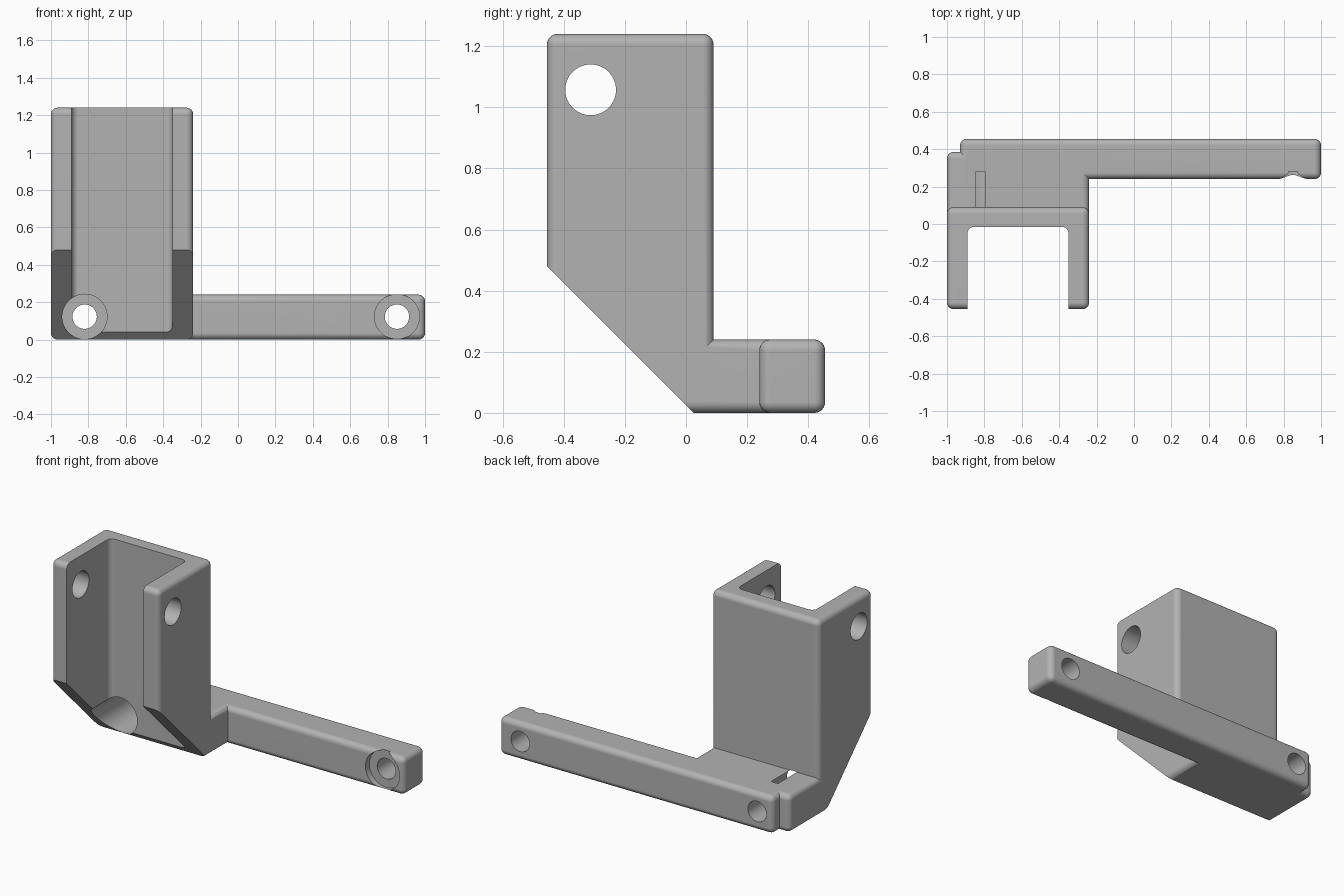
import bpy
import bmesh
import math
from mathutils import Matrix, Vector

if "Cube" in bpy.data.objects:
    bpy.data.objects.remove(bpy.data.objects["Cube"], do_unlink=True)

ROUND = 0.035

grey = bpy.data.materials.new("plain_grey")
grey.use_nodes = True
colour = (0.45, 0.45, 0.45, 1)
grey.diffuse_color = colour
grey.node_tree.nodes["Principled BSDF"].inputs["Base Color"].default_value = colour


def finish(name, bm):
    bmesh.ops.recalc_face_normals(bm, faces=bm.faces)
    mesh = bpy.data.meshes.new(name)
    bm.to_mesh(mesh)
    bm.free()
    mesh.materials.append(grey)
    obj = bpy.data.objects.new(name, mesh)
    bpy.context.collection.objects.link(obj)
    return obj


def rounded_box(name, low, high, pick=lambda edge: True):
    """Box between two corners with the picked edges rounded."""
    low, high = Vector(low), Vector(high)
    bm = bmesh.new()
    bmesh.ops.create_cube(bm, size=1)
    bmesh.ops.transform(bm, verts=bm.verts, matrix=Matrix.Translation((low + high) / 2)
                        @ Matrix.Diagonal((*(high - low), 1)))
    bmesh.ops.bevel(bm, geom=[e for e in bm.edges if pick(e)], offset=ROUND,
                    segments=6, profile=0.5, affect='EDGES')
    return finish(name, bm)


def rod(name, axis, centre, radius, length):
    bm = bmesh.new()
    bmesh.ops.create_cone(bm, cap_ends=True, segments=96, radius1=radius,
                          radius2=radius, depth=length)
    turn = Matrix.Rotation(math.pi / 2, 4, 'Y' if axis == 'X' else 'X')
    bmesh.ops.transform(bm, verts=bm.verts, matrix=Matrix.Translation(centre) @ turn)
    return finish(name, bm)


def combine(target, tool, operation):
    mod = target.modifiers.new(operation.lower(), 'BOOLEAN')
    mod.operation = operation
    mod.solver = 'EXACT'
    mod.object = tool
    bpy.context.view_layer.objects.active = target
    bpy.ops.object.modifier_apply(modifier=mod.name)
    bpy.data.objects.remove(tool, do_unlink=True)


# Upright holder, base block and long mounting bar
bracket = rounded_box("mounting_bracket", (-1, -0.455, 0), (-0.24, 0.09, 1.24))
base = rounded_box("base_block", (-1, -0.3, 0), (-0.24, 0.385, 0.24))
bar = rounded_box("mounting_bar", (-0.93, 0.24, 0), (1, 0.455, 0.24))
for part in (base, bar):
    combine(bracket, part, 'UNION')

# Sloping underside
bm = bmesh.new()
wedge = [bm.verts.new((-1.2, y, z)) for y, z in ((0.225, -0.2), (-0.655, 0.68), (-0.655, -0.2))]
face = bm.faces.new(wedge)
side = bmesh.ops.extrude_face_region(bm, geom=[face])["geom"]
bmesh.ops.translate(bm, vec=(1.2, 0, 0),
                    verts=[g for g in side if isinstance(g, bmesh.types.BMVert)])
combine(bracket, finish("slope_cutter", bm), 'DIFFERENCE')

# Open channel with rounded inner corners
channel = rounded_box("channel_cutter", (-0.89, -0.8, -0.3), (-0.35, -0.015, 1.5),
                      lambda e: all(v.co.y > -0.1 for v in e.verts)
                      and abs(e.verts[0].co.z - e.verts[1].co.z) > 1)
combine(bracket, channel, 'DIFFERENCE')

# Cross hole through both cheeks
combine(bracket, rod("cross_hole_cutter", 'X', (-0.62, -0.312, 1.057), 0.083, 1.2), 'DIFFERENCE')

# Screw holes with wide recesses for the heads
for x in (-0.82, 0.85):
    combine(bracket, rod("recess_cutter", 'Y', (x, -0.22, 0.1225), 0.12, 1), 'DIFFERENCE')
    combine(bracket, rod("screw_hole_cutter", 'Y', (x, 0.2, 0.1225), 0.065, 1.2), 'DIFFERENCE')

# Smooth rounded edges with flat broad faces
bpy.ops.object.select_all(action='DESELECT')
bracket.select_set(True)
bpy.context.view_layer.objects.active = bracket
bpy.ops.object.shade_smooth_by_angle(angle=math.radians(30))
weighted = bracket.modifiers.new("flat_broad_faces", 'WEIGHTED_NORMAL')
weighted.keep_sharp = True
